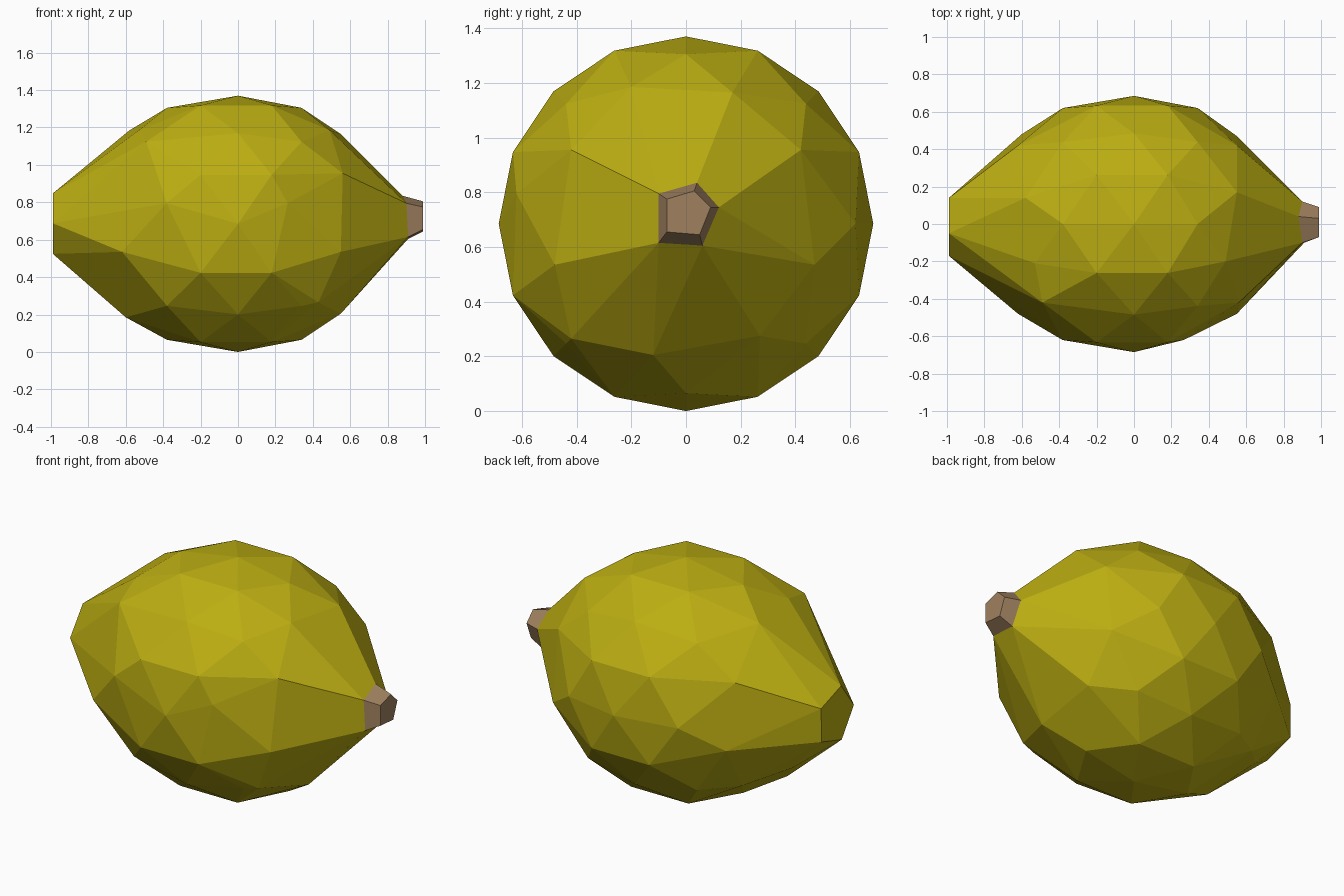
import bpy
import bmesh
from math import cos, sin, radians

cube = bpy.data.objects.get("Cube")
if cube:
    bpy.data.objects.remove(cube, do_unlink=True)

CENTRE_Z = 0.685


def make_material(name, colour):
    material = bpy.data.materials.new(name)
    material.use_nodes = True
    material.diffuse_color = colour
    material.node_tree.nodes["Principled BSDF"].inputs["Base Color"].default_value = colour
    return material


def ring(x, radius, sides, start):
    """Points of a regular ring around the long axis."""
    angles = [radians(start + i * 360 / sides) for i in range(sides)]
    return [(x, radius * cos(a), radius * sin(a)) for a in angles]


def wrap_points(name, points, material, flatness):
    """Faceted convex skin around the given points."""
    bm = bmesh.new()
    for point in points:
        bm.verts.new(point)
    hull = bmesh.ops.convex_hull(bm, input=bm.verts[:])
    loose = [v for v in bm.verts if not v.link_faces]
    bmesh.ops.delete(bm, geom=loose, context='VERTS')
    # Merge almost coplanar triangles into broad facets
    bmesh.ops.dissolve_limit(bm, angle_limit=radians(flatness),
                             verts=bm.verts[:], edges=bm.edges[:])
    bmesh.ops.recalc_face_normals(bm, faces=bm.faces[:])
    mesh = bpy.data.meshes.new(name)
    bm.to_mesh(mesh)
    bm.free()
    mesh.materials.append(material)
    part = bpy.data.objects.new(name, mesh)
    part.location.z = CENTRE_Z
    bpy.context.collection.objects.link(part)
    return part


yellow = make_material("lemon yellow", (0.5, 0.42, 0.006, 1))
brown = make_material("stem brown", (0.35, 0.22, 0.115, 1))

# Broad middle: three staggered rings making diamond facets
body = ring(0, 0.685, 8, 0)
for x in (-0.2, 0.18):
    body += ring(x, 0.685, 8, 22.5)

# Shoulders on both sides
for x in (-0.38, 0.34):
    shoulder = ring(x, 0.62, 8, 0)
    shoulder[4] = (x * 0.9 - 0.04, -0.62, 0.11)
    body += shoulder

# Uneven taper towards the blunt end
body += [(-0.53, -0.21, 0.5), (-0.58, 0.14, 0.5), (-0.62, 0.42, 0.26),
         (-0.6, 0.48, -0.13), (-0.58, 0.3, -0.41), (-0.6, -0.1, -0.5),
         (-0.62, -0.48, -0.15), (-0.49, -0.42, 0.44), (-0.77, 0.1, -0.33)]
body += ring(-0.99, 0.17, 5, 35)

# Uneven taper towards the stem
body += [(0.56, -0.42, 0.27), (0.55, -0.48, -0.15), (0.55, 0.47, -0.15),
         (0.55, 0.42, 0.27), (0.55, 0.17, 0.48), (0.49, -0.2, 0.5),
         (0.43, -0.42, -0.42), (0.55, -0.12, -0.48), (0.55, 0.27, -0.41)]

# Five-sided stem, flaring where it joins the fruit
stem_base = [(0.9, -0.1, 0.11), (0.88, 0.04, 0.15), (0.9, 0.12, 0.06),
             (0.91, 0.06, -0.08), (0.91, -0.1, -0.07)]
stem_tip = [(0.99, -0.07, 0.09), (0.99, 0.03, 0.12), (0.99, 0.09, 0.06),
            (0.99, 0.05, -0.04), (0.99, -0.07, -0.03)]
body += stem_base

wrap_points("fruit_body", body, yellow, 4)
wrap_points("stem", stem_base + stem_tip, brown, 6)
